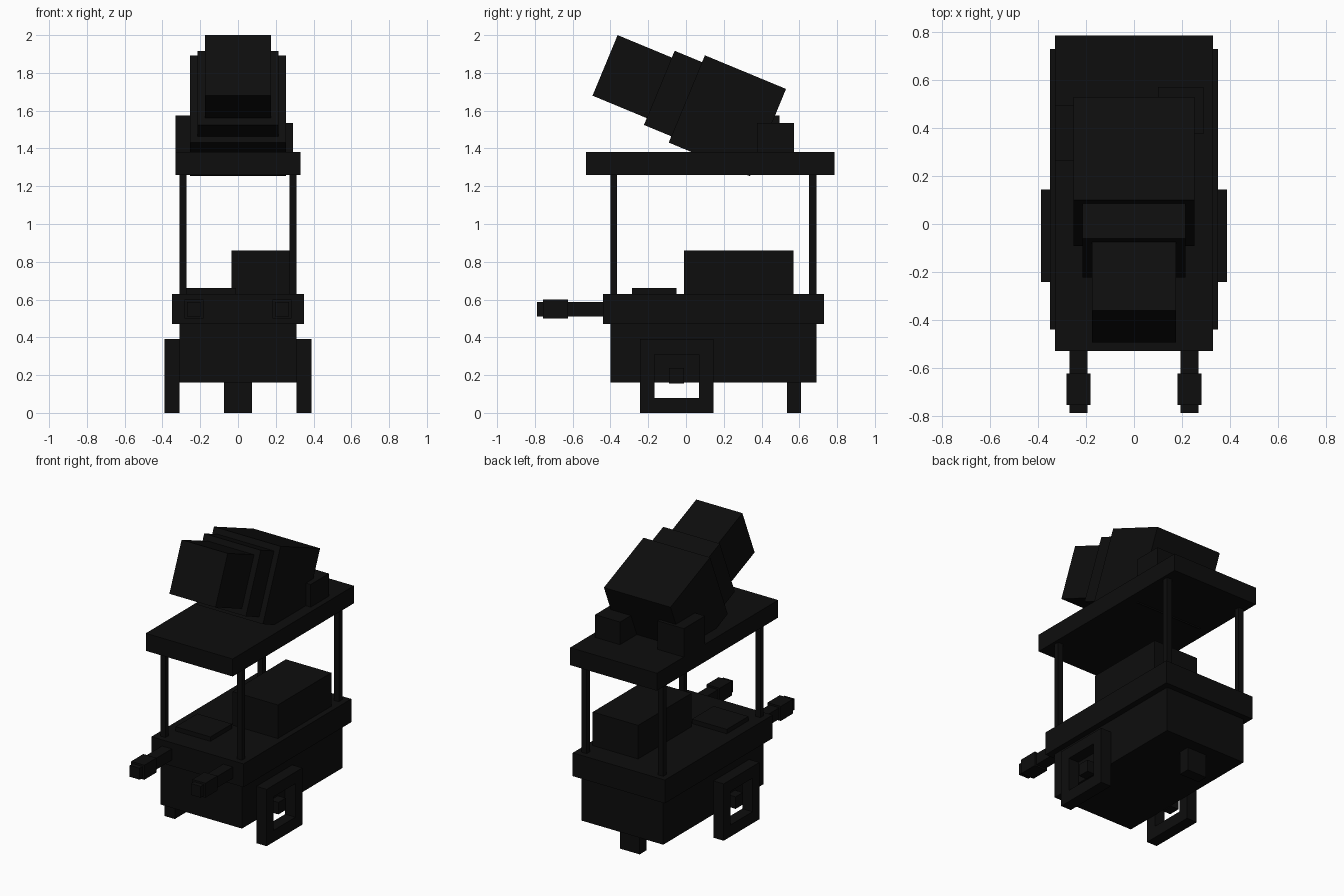
import bpy
import math
from mathutils import Matrix, Vector

if "Cube" in bpy.data.objects:
    bpy.data.objects.remove(bpy.data.objects["Cube"])


def material(name, rgb):
    m = bpy.data.materials.new(name)
    m.diffuse_color = (*rgb, 1.0)
    m.use_nodes = True
    m.node_tree.nodes["Principled BSDF"].inputs["Base Color"].default_value = m.diffuse_color
    return m


BLACK = material("near black", (0.004, 0.004, 0.004))

FACES = [(0, 1, 3, 2), (4, 6, 7, 5), (0, 4, 5, 1),
         (2, 3, 7, 6), (0, 2, 6, 4), (1, 5, 7, 3)]


def box(name, x, y, z, matrix=Matrix()):
    """Box from (min, max) ranges, optionally moved by a matrix."""
    verts = [matrix @ Vector((a, b, c)) for a in x for b in y for c in z]
    mesh = bpy.data.meshes.new(name)
    mesh.from_pydata(verts, [], FACES)
    mesh.materials.append(BLACK)
    ob = bpy.data.objects.new(name, mesh)
    bpy.context.collection.objects.link(ob)
    return ob


def pair(name, x, y, z):
    """The same box on the right and left sides."""
    box(name + "_right", x, y, z)
    box(name + "_left", (-x[1], -x[0]), y, z)


# Cart body, counter and rear support leg
box("cart_body", (-0.31, 0.31), (-0.40, 0.69), (0.16, 0.47))
box("counter", (-0.35, 0.35), (-0.44, 0.73), (0.47, 0.63))
box("support_leg", (-0.075, 0.075), (0.535, 0.61), (0, 0.16))

# Items on the counter
box("counter_box", (-0.035, 0.31), (-0.01, 0.57), (0.63, 0.86))
box("counter_plate", (-0.275, -0.01), (-0.285, -0.05), (0.63, 0.66))

# Push handles with thicker grips
pair("handle_bar", (0.195, 0.27), (-0.79, -0.44), (0.51, 0.588))
pair("handle_grip", (0.182, 0.282), (-0.757, -0.625), (0.50, 0.60))

# Square wheels: four rim bars and a hub each
WX = (0.31, 0.388)
pair("wheel_bottom", WX, (-0.243, 0.145), (0, 0.08))
pair("wheel_top", WX, (-0.243, 0.145), (0.31, 0.39))
pair("wheel_front", WX, (-0.243, -0.168), (0.08, 0.31))
pair("wheel_rear", WX, (0.07, 0.145), (0.08, 0.31))
pair("wheel_hub", (0.31, 0.37), (-0.09, -0.01), (0.155, 0.237))

# Canopy on four posts
pair("front_post", (0.272, 0.31), (-0.40, -0.365), (0.63, 1.26))
pair("rear_post", (0.272, 0.31), (0.652, 0.69), (0.63, 1.26))
box("canopy", (-0.33, 0.33), (-0.53, 0.787), (1.26, 1.38))

# Blocks at the back of the canopy
box("rear_block_right", (0.10, 0.29), (0.375, 0.573), (1.38, 1.535))
box("rear_block_left", (-0.33, -0.13), (0.265, 0.495), (1.38, 1.575))


# Tilted rooftop ornament, placed by the top front edge of each section
def tilted(name, half, y, z, length, height):
    m = Matrix.Translation((0, y, z)) @ Matrix.Rotation(math.radians(-22.5), 4, 'X')
    box(name, (-half, half), (0, length), (-height, 0), m)


tilted("ornament_front", 0.175, -0.362, 2.0, 0.33, 0.347)
tilted("ornament_collar", 0.215, -0.06, 1.917, 0.18, 0.425)
tilted("ornament_rear", 0.253, 0.10, 1.893, 0.465, 0.50)
